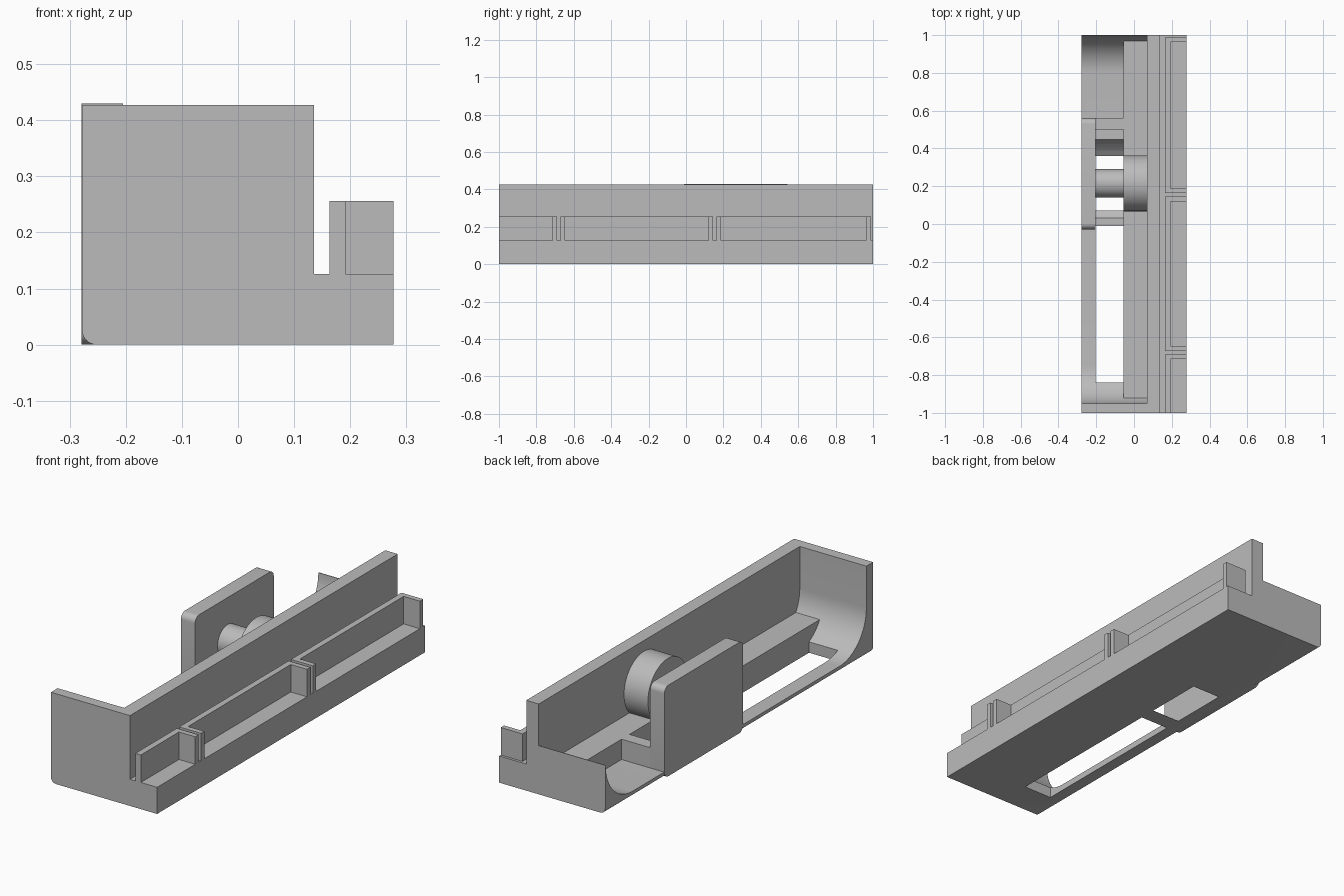
import bpy, bmesh
from math import sin, cos, pi, radians
from mathutils import Vector

cube = bpy.data.objects.get("Cube")
if cube:
    bpy.data.objects.remove(cube, do_unlink=True)

grey = bpy.data.materials.new("plain_grey")
grey.use_nodes = True
grey.diffuse_color = (0.5, 0.5, 0.5, 1)
grey.node_tree.nodes["Principled BSDF"].inputs["Base Color"].default_value = (0.5, 0.5, 0.5, 1)


def prism(name, profile, axis, start, end):
    """Extrude a profile along x (profile is y, z) or along y (profile is x, z)."""
    bm = bmesh.new()
    verts = [bm.verts.new((start, a, b) if axis == "x" else (a, start, b)) for a, b in profile]
    face = bm.faces.new(verts)
    top = bmesh.ops.extrude_face_region(bm, geom=[face])["geom"]
    shift = Vector((end - start, 0, 0) if axis == "x" else (0, end - start, 0))
    bmesh.ops.translate(bm, vec=shift, verts=[v for v in top if isinstance(v, bmesh.types.BMVert)])
    bmesh.ops.recalc_face_normals(bm, faces=bm.faces)
    mesh = bpy.data.meshes.new(name)
    bm.to_mesh(mesh)
    bm.free()
    obj = bpy.data.objects.new(name, mesh)
    bpy.context.collection.objects.link(obj)
    mesh.materials.append(grey)
    return obj


def box(name, x0, x1, y0, y1, z0, z1):
    return prism(name, [(y0, z0), (y1, z0), (y1, z1), (y0, z1)], "x", x0, x1)


def arc(cy, cz, r, a0, a1, n=16):
    angles = [radians(a0 + (a1 - a0) * i / n) for i in range(n + 1)]
    return [(cy + r * cos(a), cz + r * sin(a)) for a in angles]


def cylinder(name, r, x0, x1):
    return prism(name, arc(AXLE_Y, AXLE_Z, r, 0, 360, 64)[:-1], "x", x0, x1)


def cut(obj, cutter):
    mod = obj.modifiers.new("cut", "BOOLEAN")
    mod.operation = "DIFFERENCE"
    mod.solver = "EXACT"
    mod.object = cutter
    cutter.hide_render = True
    cutter.hide_viewport = True
    cutter.display_type = "WIRE"


def smooth(obj):
    bpy.ops.object.select_all(action="DESELECT")
    obj.select_set(True)
    bpy.context.view_layer.objects.active = obj
    bpy.ops.object.shade_smooth_by_angle(angle=radians(30))


AXLE_Y, AXLE_Z = 0.215, 0.228
LEFT, RIM, SHELF, WALL = -0.278, -0.205, -0.055, 0.07
FLOOR, LEDGE, TOP = 0.03, 0.126, 0.427

# Tray: floor with curved ends and the tall front wall
tray_profile = [(-1, 0), (1, 0), (1, 0.23)]
tray_profile += arc(0.797, 0.23, 0.2, 0, -90)
tray_profile += arc(-0.75, 0.23, 0.2, -90, -180)
tray_profile += [(-0.95, TOP), (-1, TOP)]
tray = prism("tray", tray_profile, "x", LEFT, WALL)

# Rounded lower outside edge of the tray
bm = bmesh.new()
bm.from_mesh(tray.data)
edge = [e for e in bm.edges if all(v.co.x < LEFT + 0.001 and v.co.z < 0.001 for v in e.verts)]
bmesh.ops.bevel(bm, geom=edge, offset=0.026, segments=6, profile=0.5, affect="EDGES")
bm.to_mesh(tray.data)
bm.free()

# Cross block behind the roller
block = prism("cross_block", [(0.56, 0.02), (0.56, LEDGE), (0.5, LEDGE), (0.5, 0.09),
                              (0.3, 0.09), (0.3, 0.02)], "x", RIM - 0.02, SHELF)

# Floor openings: long slot and round roller recess
slot = box("slot_cutter", RIM, SHELF, -0.84, -0.01, -0.1, 0.2)
recess = cylinder("recess_cutter", 0.27, RIM, SHELF)
cut(tray, slot)
cut(tray, recess)
cut(block, recess)

# Inner shelf along the wall
box("shelf", SHELF, WALL, -0.922, 0.97, 0.01, LEDGE)

# Long wall with its outer base
prism("long_wall", [(WALL, 0), (0.277, 0), (0.277, LEDGE), (0.135, LEDGE),
                    (0.135, TOP), (WALL, TOP)], "y", -1, 1)

# Side rail: three thin walls with end ribs
RAIL_IN, RAIL_OUT, RAIL_TOP, RIB = 0.163, 0.277, 0.256, 0.025
for i, (y0, y1, first_rib) in enumerate([(-1, -0.69, False), (-0.672, 0.145, True), (0.163, 0.988, True)], 1):
    t = RAIL_IN + 0.029
    outline = [(RAIL_IN, y0), (RAIL_IN, y1), (RAIL_OUT, y1), (RAIL_OUT, y1 - RIB), (t, y1 - RIB)]
    if first_rib:
        outline += [(t, y0 + RIB), (RAIL_OUT, y0 + RIB), (RAIL_OUT, y0)]
    else:
        outline += [(t, y0)]
    # Stand the plan outline up to the rail height
    rail = prism(f"side_rail_{i}", outline, "y", LEDGE, RAIL_TOP)
    for v in rail.data.vertices:
        v.co = (v.co.x, v.co.z, v.co.y)
    rail.data.flip_normals()

# Side plate with rounded corners
r, y0, y1, z1 = 0.03, -0.028, 0.56, 0.43
plate_profile = (arc(y1 - r, r, r, -90, 0, 8) + arc(y1 - r, z1 - r, r, 0, 90, 8)
                 + arc(y0 + r, z1 - r, r, 90, 180, 8) + arc(y0 + r, r, r, 180, 270, 8))
plate = prism("side_plate", plate_profile, "x", LEFT - 0.001, RIM)

# Roller disc and its pin
disc = cylinder("roller_disc", 0.148, SHELF, WALL + 0.01)
pin = cylinder("roller_pin", 0.075, RIM - 0.01, SHELF + 0.01)

for obj in (tray, block, plate, disc, pin):
    smooth(obj)
